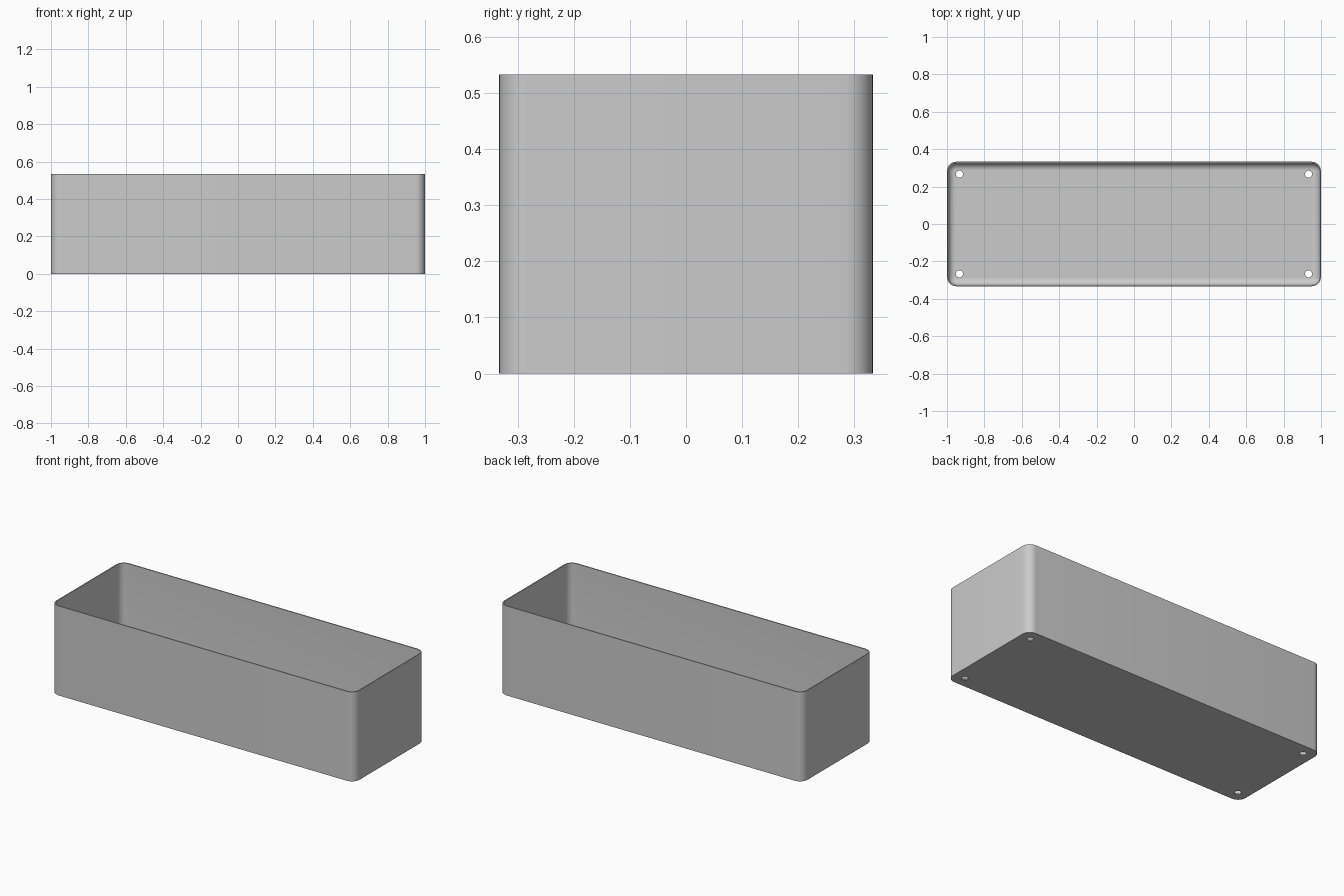
import bpy
import bmesh
from math import cos, sin, pi, radians

cube = bpy.data.objects.get("Cube")
if cube:
    bpy.data.objects.remove(cube, do_unlink=True)

HALF_X, HALF_Y, HEIGHT = 1.0, 0.333, 0.533
WALL = 0.0067       # wall and floor thickness
CORNER = 0.05       # outer vertical corner radius
FILLET = 0.039      # inner floor fillet radius
HOLE_RADIUS = 0.019
HOLE_INSET = 0.0667
CORNER_STEPS = 10
FILLET_STEPS = 10

grey = bpy.data.materials.new("light_grey")
grey.use_nodes = True
grey.diffuse_color = (0.6, 0.6, 0.6, 1)
grey.node_tree.nodes["Principled BSDF"].inputs["Base Color"].default_value = (0.6, 0.6, 0.6, 1)


def rounded_ring(bm, inset, z):
    """Rounded rectangle of vertices, moved inward from the outer outline."""
    radius = CORNER - inset
    ring = []
    for quarter, (sx, sy) in enumerate([(1, 1), (-1, 1), (-1, -1), (1, -1)]):
        for i in range(CORNER_STEPS + 1):
            a = (quarter + i / CORNER_STEPS) * pi / 2
            ring.append(bm.verts.new((sx * (HALF_X - CORNER) + radius * cos(a),
                                      sy * (HALF_Y - CORNER) + radius * sin(a), z)))
    return ring


# Open tray: outer wall, rim, inner wall, floor fillet, floor
profile = [(0, 0), (0, HEIGHT), (WALL, HEIGHT)]
for i in range(FILLET_STEPS + 1):
    a = i / FILLET_STEPS * pi / 2
    profile.append((WALL + FILLET * (1 - cos(a)), WALL + FILLET * (1 - sin(a))))

bm = bmesh.new()
rings = [rounded_ring(bm, inset, z) for inset, z in profile]
for low, high in zip(rings, rings[1:]):
    n = len(low)
    for i in range(n):
        j = (i + 1) % n
        bm.faces.new((low[i], low[j], high[j], high[i]))
bm.faces.new(rings[0][::-1])
bm.faces.new(rings[-1])
bmesh.ops.recalc_face_normals(bm, faces=bm.faces)
mesh = bpy.data.meshes.new("planter_box")
bm.to_mesh(mesh)
bm.free()
box = bpy.data.objects.new("planter_box", mesh)
bpy.context.collection.objects.link(box)
mesh.materials.append(grey)

# Drain holes through the floor near each corner
for sx in (-1, 1):
    for sy in (-1, 1):
        bpy.ops.mesh.primitive_cylinder_add(
            vertices=32, radius=HOLE_RADIUS, depth=0.1,
            location=(sx * (HALF_X - HOLE_INSET), sy * (HALF_Y - HOLE_INSET), 0))
        cutter = bpy.context.object
        cutter.name = "drain_hole_cutter"
        cutter.hide_render = True
        cutter.data.materials.append(grey)
        cut = box.modifiers.new("drain_hole", "BOOLEAN")
        cut.operation = "DIFFERENCE"
        cut.solver = "EXACT"
        cut.object = cutter
        bpy.ops.object.select_all(action="DESELECT")
        box.select_set(True)
        bpy.context.view_layer.objects.active = box
        bpy.ops.object.modifier_apply(modifier=cut.name)
        bpy.data.objects.remove(cutter, do_unlink=True)

bpy.ops.object.shade_smooth_by_angle(angle=radians(30))
